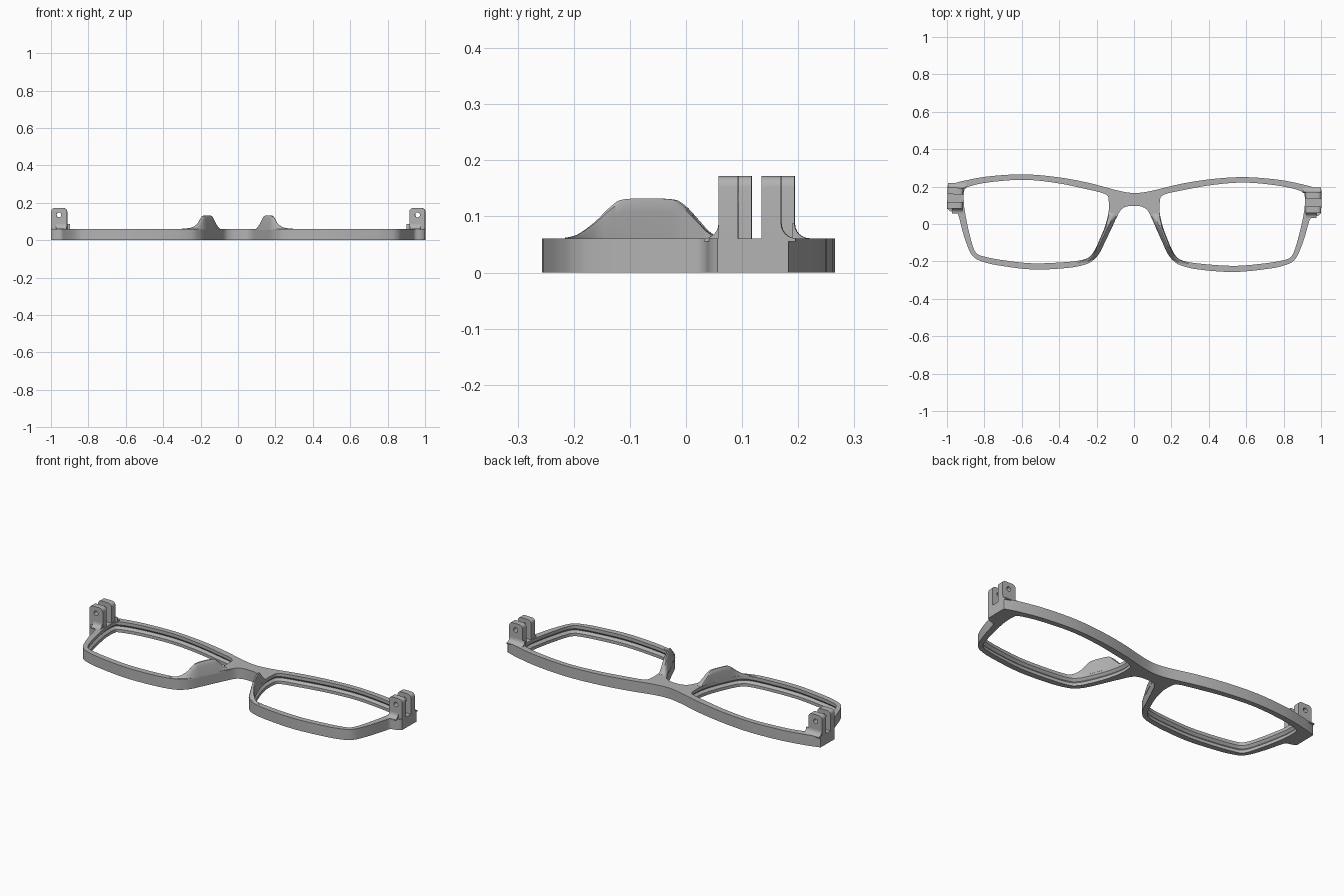
import bpy, bmesh, math

if "Cube" in bpy.data.objects:
    bpy.data.objects.remove(bpy.data.objects["Cube"])

TILT = -0.0125          # the whole frame lies very slightly turned
T = 0.061               # rim thickness
grey = bpy.data.materials.new("frame grey")
grey.diffuse_color = (0.45, 0.45, 0.45, 1)
grey.use_nodes = True
grey.node_tree.nodes["Principled BSDF"].inputs["Base Color"].default_value = grey.diffuse_color


def smooth(pts, n=5, closed=True):
    """Catmull-Rom through points of any dimension."""
    out, m = [], len(pts)
    for i in range(m if closed else m - 1):
        if closed:
            q = [pts[(i + k) % m] for k in (-1, 0, 1, 2)]
        else:
            q = [pts[min(max(i + k, 0), m - 1)] for k in (-1, 0, 1, 2)]
        for j in range(n):
            t = j / n
            out.append(tuple(0.5 * (2 * b + (c - a) * t + (2 * a - 5 * b + 4 * c - d) * t * t
                                    + (3 * b - a - 3 * c + d) * t ** 3) for a, b, c, d in zip(*q)))
    return out if closed else out + [pts[-1]]


def offset(loop, d):
    """Push a clockwise 2D loop outward."""
    res, m = [], len(loop)
    for i, (x, y) in enumerate(loop):
        ax, ay = loop[i - 1]
        bx, by = loop[(i + 1) % m]
        L = math.hypot(bx - ax, by - ay)
        res.append((x - (by - ay) / L * d, y + (bx - ax) / L * d))
    return res


def solid(name, tubes):
    """Each tube is a list of rings; first and last rings bound the two caps."""
    bm = bmesh.new()
    ends = ([], [])
    for rings in tubes:
        vs = [[bm.verts.new(p) for p in r] for r in rings]
        n = len(vs[0])
        for a, b in zip(vs, vs[1:]):
            for i in range(n):
                bm.faces.new((a[i], a[(i + 1) % n], b[(i + 1) % n], b[i]))
        for ring, lst in ((vs[0], ends[0]), (vs[-1], ends[1])):
            lst += [bm.edges.get((ring[i], ring[(i + 1) % n])) for i in range(n)]
    for e in ends:
        bmesh.ops.triangle_fill(bm, edges=e, use_beauty=True)
    bmesh.ops.recalc_face_normals(bm, faces=bm.faces)
    me = bpy.data.meshes.new(name)
    bm.to_mesh(me)
    bm.free()
    me.materials.append(grey)
    me.polygons.foreach_set("use_smooth", [True] * len(me.polygons))
    me.set_sharp_from_angle(angle=math.radians(32))
    ob = bpy.data.objects.new(name, me)
    ob.rotation_euler.z = TILT
    bpy.context.collection.objects.link(ob)
    return ob


def arc(cx, cz, r, a0, a1, n=6):
    return [(cx + r * math.cos(math.radians(a0 + (a1 - a0) * i / n)),
             cz + r * math.sin(math.radians(a0 + (a1 - a0) * i / n))) for i in range(n + 1)]


# Front frame: outer outline (right half, clockwise) and lens opening
half = [(0, .166), (.085, .177), (.245, .217), (.41, .245), (.59, .258), (.78, .245),
        (.915, .219), (.985, .199), (1, .192), (1, .185), (1, .08), (.998, .068), (.98, .055),
        (.945, .043), (.932, .01), (.91, -.07), (.88, -.15), (.853, -.189), (.81, -.21),
        (.73, -.229), (.54, -.25), (.35, -.239), (.25, -.217), (.207, -.188), (.178, -.148),
        (.141, -.068), (.1, .02), (.072, .073), (.04, .093), (0, .097)]
lens = [(.137, .125), (.145, .15), (.175, .165), (.25, .182), (.41, .213), (.59, .229),
        (.78, .213), (.89, .187), (.91, .165), (.911, .1), (.902, .04), (.885, -.04),
        (.86, -.13), (.838, -.168), (.8, -.184), (.7, -.202), (.54, -.217), (.36, -.208),
        (.265, -.193), (.228, -.17), (.2, -.125), (.16, -.03), (.137, .06)]
outline = smooth(half + [(-x, y) for x, y in half[-2:0:-1]])
outline = [(max(-1, min(1, x)), y) for x, y in outline]
lens = smooth(lens)
tubes = [[[(x, y, z) for x, y in outline] for z in (0, T)]]
# the opening's wall carries a V groove that holds the lens
groove = [(0, 0), (.017, 0), (.03, .012), (.043, 0), (T, 0)]
for s in (1, -1):
    tubes.append([[(s * x, y, z) for x, y in offset(lens, d)] for z, d in groove])
solid("front_frame", tubes)

# Nose pads: ridges along the nose side, stations of (y, top z, nose-side x, lens-side x)
stations = smooth([(.058, .062, .082, .136), (.04, .073, .09, .139), (.02, .095, .1, .144),
                   (-.005, .121, .111, .151), (-.03, .131, .122, .16), (-.105, .131, .157, .191),
                   (-.13, .119, .168, .202), (-.16, .09, .184, .218), (-.19, .068, .208, .25),
                   (-.212, .062, .24, .3)], 4, False)
# Hinge lug profile (x, z) with rounded top, and its pin hole
lug = [(.915, .05), (1, .05)] + arc(.98, .152, .02, 0, 90) + arc(.935, .152, .02, 90, 180)
hole = arc(.959, .135, .013, 0, 345, 23)

for side, s in (("right", 1), ("left", -1)):
    rings = []
    for y, top, xo, xi in stations:
        w, b = xi - xo, .055
        h = top - b
        sec = [(0, 0), (.14, .35), (.36, .75), (.5, .94), (.62, 1), (.84, 1), (.95, .92), (1, .7), (1, 0)]
        rings.append([(s * (xo + w * u), y, b + h * v) for u, v in sec])
    solid("nose_pad_" + side, [rings])

    for label, y0, y1 in (("lower", .07, .105), ("upper", .147, .182)):
        solid(f"hinge_lug_{label}_{side}",
              [[[(s * x, y, z) for x, z in loop] for y in (y0, y1)] for loop in (lug, hole)])

    # Curved fillets at the feet of the lugs, profile in (y, z)
    r = .026
    for label, y, d in (("lower", .07, -1), ("upper", .182, 1)):
        prof = [(y - d * .004, .055), (y - d * .004, T + r)]
        prof += [(y + d * (r + a), T + r + c) for a, c in arc(0, 0, r, 180, 270)]
        prof += [(y + d * r, .055)]
        xs = (.918, .975) if d < 0 else (.9, .998)
        solid(f"hinge_fillet_{label}_{side}", [[[(s * x, a, c) for a, c in prof] for x in xs]])
